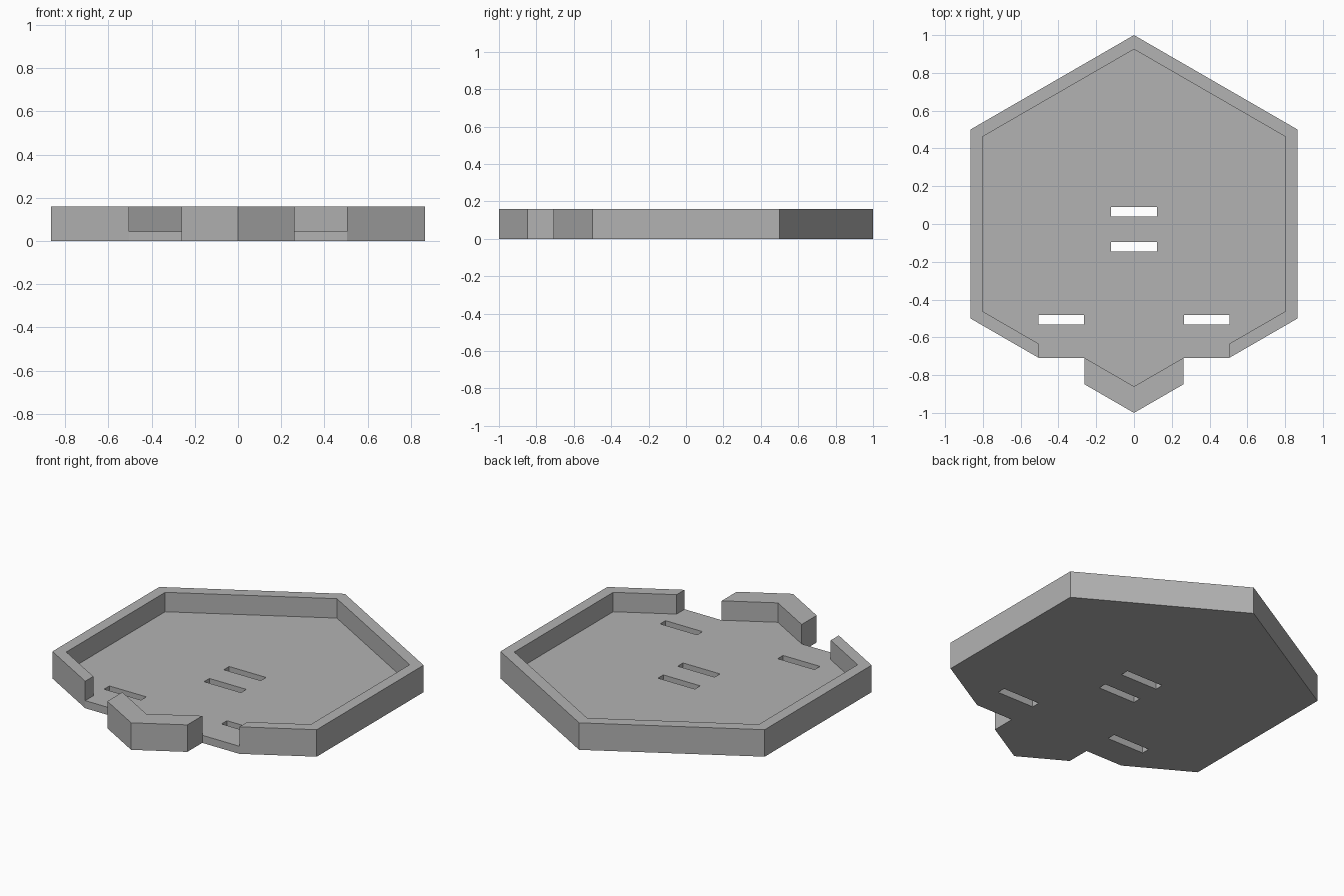
import bpy
import bmesh
from math import sqrt

HEIGHT = 0.16
FLOOR = 0.045
APOTHEM = sqrt(3) / 2
INNER = 0.925          # inner hexagon scale
GAP_IN, GAP_OUT = 0.262, 0.505   # notch limits in x
SLOPE = 1 / sqrt(3)
GAP_Y = -1 + GAP_OUT * SLOPE     # straight edge of the floor inside the notch

cube = bpy.data.objects.get("Cube")
if cube:
    bpy.data.objects.remove(cube, do_unlink=True)

grey = bpy.data.materials.new("plain grey")
grey.use_nodes = True
colour = (0.45, 0.45, 0.45, 1)
grey.diffuse_color = colour
grey.node_tree.nodes["Principled BSDF"].inputs["Base Color"].default_value = colour


def mirrored(half):
    """Close a right-hand outline (front tip to back tip) across x = 0."""
    return half + [(-x, y) for x, y in reversed(half) if x > 0]


def prism(name, outline, z0, z1):
    bm = bmesh.new()
    face = bm.faces.new([bm.verts.new((x, y, z0)) for x, y in outline])
    top = bmesh.ops.extrude_face_region(bm, geom=[face])["geom"]
    bmesh.ops.translate(bm, vec=(0, 0, z1 - z0),
                        verts=[v for v in top if isinstance(v, bmesh.types.BMVert)])
    bmesh.ops.recalc_face_normals(bm, faces=bm.faces)
    mesh = bpy.data.meshes.new(name)
    bm.to_mesh(mesh)
    bm.free()
    mesh.materials.append(grey)
    obj = bpy.data.objects.new(name, mesh)
    bpy.context.collection.objects.link(obj)
    return obj


def cut(target, cutter):
    cutter.hide_render = True
    mod = target.modifiers.new(cutter.name, "BOOLEAN")
    mod.operation = "DIFFERENCE"
    mod.solver = "EXACT"
    mod.object = cutter
    bpy.context.view_layer.objects.active = target
    bpy.ops.object.modifier_apply(modifier=mod.name)
    bpy.data.objects.remove(cutter, do_unlink=True)


# Hexagonal body with two notches beside the front tip
tray = prism("tray", mirrored([
    (0, -1), (GAP_IN, -1 + GAP_IN * SLOPE), (GAP_IN, GAP_Y), (GAP_OUT, GAP_Y),
    (APOTHEM, -0.5), (APOTHEM, 0.5), (0, 1)]), 0, HEIGHT)

# Recess that leaves the rim, open through the notches, thicker at the front tip
side = APOTHEM * INNER
cut(tray, prism("recess_cutter", mirrored([
    (0, GAP_Y - GAP_IN * SLOPE), (GAP_IN, GAP_Y), (GAP_IN + 0.02, GAP_Y - 0.04),
    (GAP_OUT, GAP_Y - 0.04), (GAP_OUT, -INNER + GAP_OUT * SLOPE),
    (side, -INNER / 2), (side, INNER / 2), (0, INNER)]), FLOOR, HEIGHT + 0.1))

# Four slots through the floor
for x, y in ((0, 0.065), (0, -0.12), (0.385, -0.506), (-0.385, -0.506)):
    w, d = 0.121, 0.025
    cut(tray, prism("slot_cutter", [(x - w, y - d), (x + w, y - d),
                                    (x + w, y + d), (x - w, y + d)], -0.1, HEIGHT))
